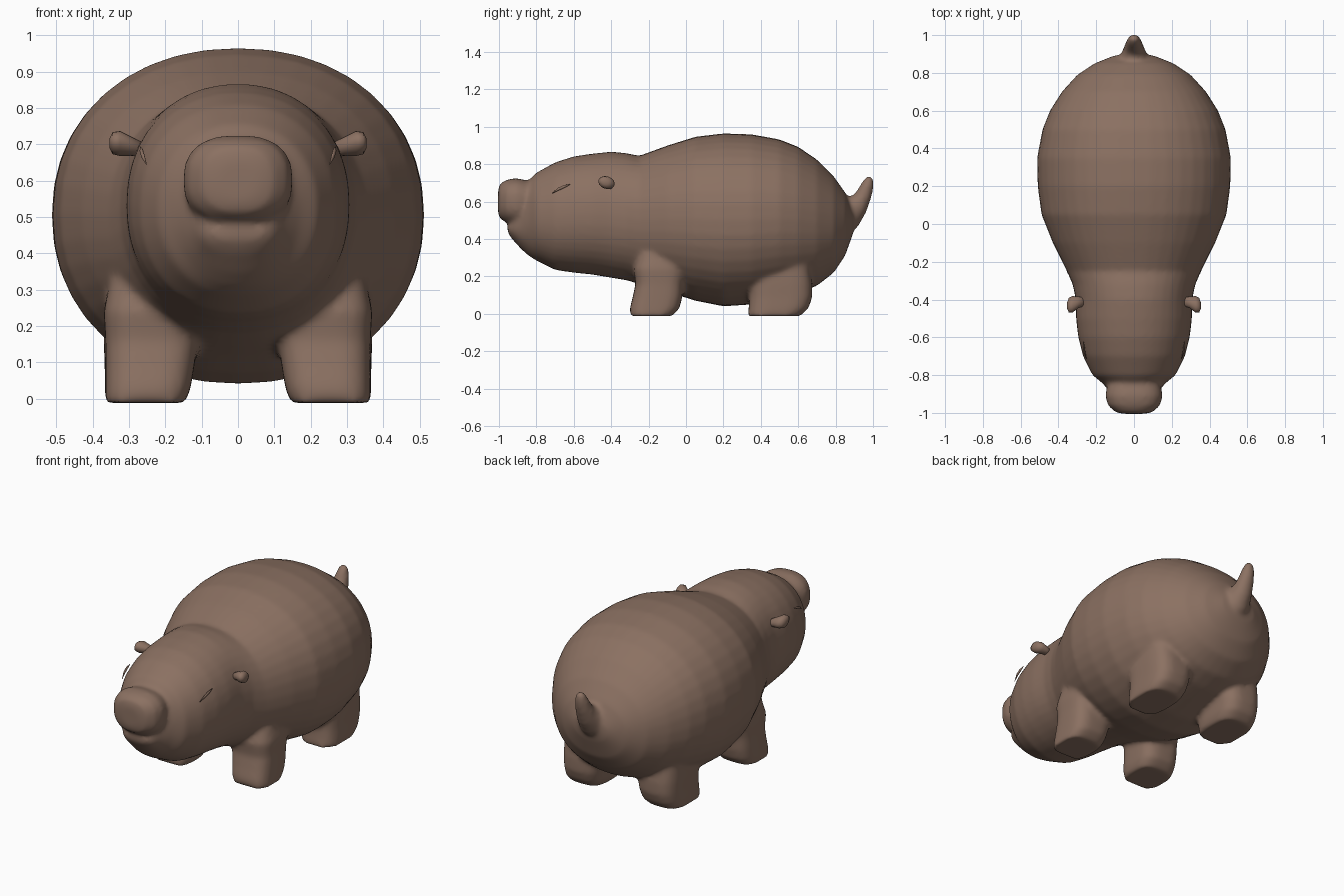
import bpy, bmesh, math
from mathutils import Vector

if "Cube" in bpy.data.objects:
    bpy.data.objects.remove(bpy.data.objects["Cube"])

brown = bpy.data.materials.new("warm brown")
brown.use_nodes = True
colour = (0.26, 0.165, 0.122, 1)
brown.diffuse_color = colour
brown.node_tree.nodes["Principled BSDF"].inputs["Base Color"].default_value = colour


def power(v, n):
    return math.copysign(abs(v) ** (2 / n), v)


def loft(bm, rings, n=2.0, sides=40):
    """Skin superellipse rings given as (centre, half axis u, half axis v)."""
    loops = []
    for c, u, v in rings:
        angles = [2 * math.pi * i / sides for i in range(sides)]
        loops.append([bm.verts.new(Vector(c) + Vector(u) * power(math.cos(a), n)
                                   + Vector(v) * power(math.sin(a), n)) for a in angles])
    for a, b in zip(loops, loops[1:]):
        for i in range(sides):
            j = (i + 1) % sides
            bm.faces.new((a[i], a[j], b[j], b[i]))
    bm.faces.new(loops[0])
    bm.faces.new(loops[-1])


def finish(bm, name):
    bmesh.ops.recalc_face_normals(bm, faces=bm.faces)
    mesh = bpy.data.meshes.new(name)
    bm.to_mesh(mesh)
    bm.free()
    mesh.materials.append(brown)
    for p in mesh.polygons:
        p.use_smooth = True
    obj = bpy.data.objects.new(name, mesh)
    bpy.context.collection.objects.link(obj)
    return obj


def along_y(rows):
    """Rows of (y, half width, bottom, top) become upright rings."""
    return [((0, y, (b + t) / 2), (w, 0, 0), (0, 0, (t - b) / 2)) for y, w, b, t in rows]


body = bmesh.new()

# Head and torso
loft(body, along_y([
    (-.95, .07, .43, .48), (-.93, .10, .40, .52), (-.88, .135, .345, .64),
    (-.84, .17, .31, .715), (-.80, .22, .285, .755), (-.70, .27, .235, .81),
    (-.60, .295, .22, .842), (-.50, .307, .21, .857), (-.40, .308, .193, .867),
    (-.32, .325, .18, .86), (-.25, .355, .16, .845), (-.10, .43, .118, .90),
    (.05, .49, .07, .947), (.20, .51, .04, .965), (.35, .513, .05, .96),
    (.50, .485, .085, .933), (.60, .445, .11, .893), (.70, .382, .15, .825),
    (.79, .30, .22, .735), (.85, .21, .31, .65), (.89, .11, .42, .56),
    (.90, .05, .46, .52)]), n=2.15)

# Snout with a blunt, rounded nose pad
loft(body, along_y([
    (-1.005, .06, .54, .66), (-.995, .10, .51, .695), (-.96, .138, .488, .717),
    (-.91, .152, .477, .726), (-.87, .145, .477, .718), (-.82, .13, .48, .70)]), n=2.5)

# Lower lip
loft(body, along_y([(-.955, .05, .44, .465), (-.94, .09, .425, .475),
                    (-.88, .11, .40, .49)]))

# Four stubby legs: rows of (z, y from, y to, x from, x to)
front_leg = [(-.012, -.30, -.075, .145, .365), (.03, -.30, -.035, .13, .365),
             (.09, -.285, -.02, .12, .365), (.16, -.27, -.015, .11, .365),
             (.24, -.28, .0, .10, .37), (.34, -.25, .0, .12, .35)]
back_leg = [(-.012, .33, .61, .145, .365), (.03, .335, .655, .13, .367),
            (.09, .34, .675, .12, .367), (.16, .34, .675, .11, .37),
            (.26, .36, .66, .12, .37)]
for side in (-1, 1):
    for leg in (front_leg, back_leg):
        loft(body, [((side * (x0 + x1) / 2, (y0 + y1) / 2, z),
                     ((x1 - x0) / 2, 0, 0), (0, (y1 - y0) / 2, 0))
                    for z, y0, y1, x0, x1 in leg], n=3.2)

# Upturned tail
loft(body, [((0, .83, .53), (.08, 0, 0), (0, -.03, .11)),
            ((0, .89, .545), (.072, 0, 0), (0, -.03, .08)),
            ((0, .93, .59), (.055, 0, 0), (0, -.035, .045)),
            ((0, .955, .645), (.045, 0, 0), (0, -.037, .022)),
            ((0, .975, .70), (.034, 0, 0), (0, -.03, .012)),
            ((0, .985, .735), (.02, 0, 0), (0, -.016, .006))], sides=20)

body_obj = finish(body, "body_with_legs_snout_and_tail")
remesh = body_obj.modifiers.new("Fuse", 'REMESH')
remesh.mode = 'VOXEL'
remesh.voxel_size = .012
remesh.use_smooth_shade = True
soften = body_obj.modifiers.new("Soften", 'SMOOTH')
soften.factor = .5
soften.iterations = 10

for side, label in ((1, "left"), (-1, "right")):
    # Small cupped ears
    ear = bmesh.new()
    loft(ear, [((side * x, y, z), (0, r, -r * .3), (0, r * .2, h)) for x, y, z, r, h in [
        (.26, -.41, .685, .022, .018), (.295, -.415, .695, .03, .025),
        (.325, -.425, .702, .043, .032), (.345, -.43, .703, .038, .028),
        (.354, -.432, .703, .016, .012)]], sides=20)
    finish(ear, label + "_ear")

    # Closed eyelid ridge
    lid = bmesh.new()
    loft(lid, [((side * x, y, z), (.005 * s, 0, 0), (0, -.003 * s, .007 * s))
               for x, y, z, s in [(.252, -.715, .645, .2), (.262, -.68, .668, 1),
                                  (.266, -.65, .682, 1), (.268, -.62, .692, .2)]], sides=10)
    finish(lid, label + "_eyelid")
